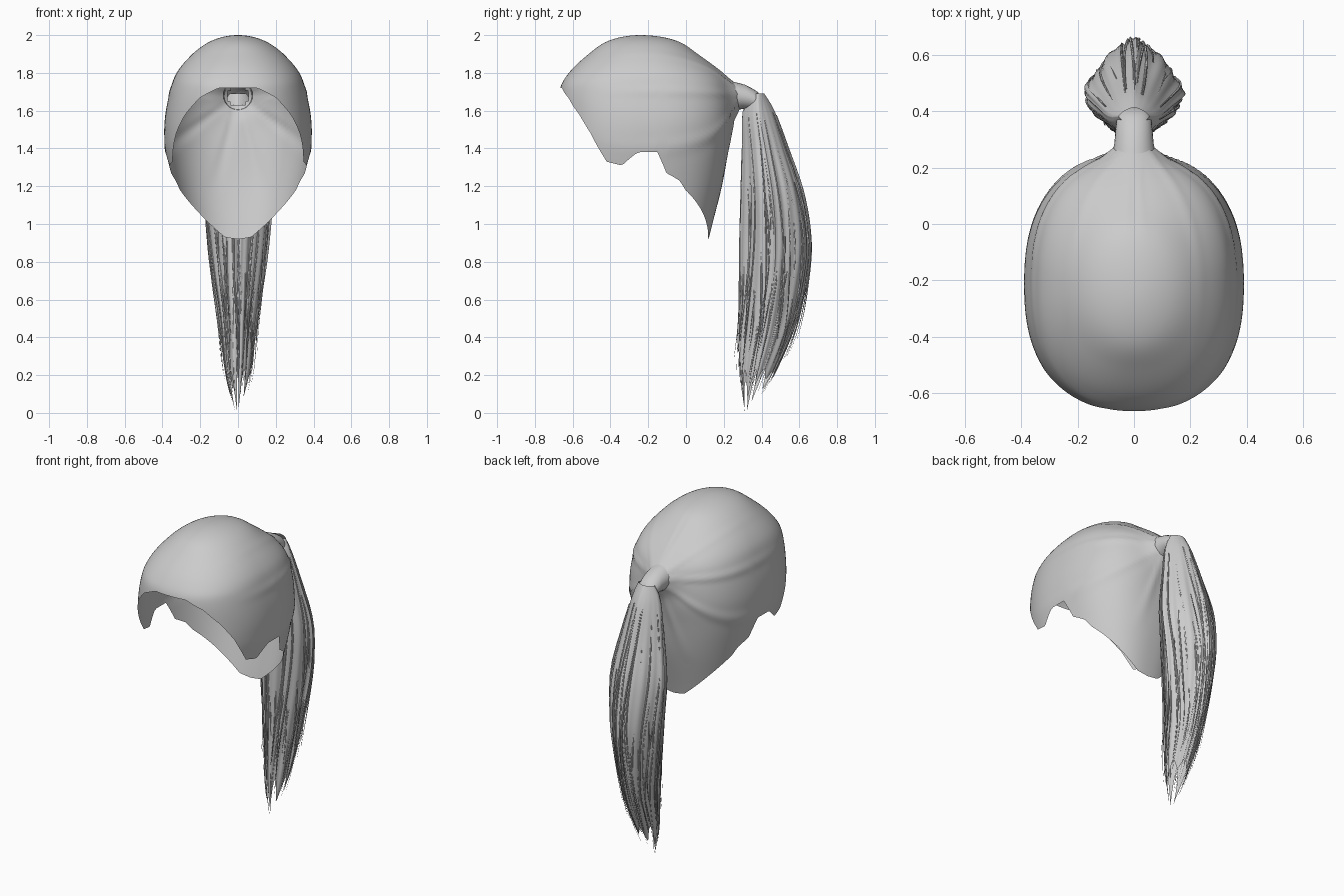
import bpy, bmesh, math, random
from mathutils import Vector

random.seed(4)
if "Cube" in bpy.data.objects:
    bpy.data.objects.remove(bpy.data.objects["Cube"])

hair = bpy.data.materials.new("hair_grey")
hair.use_nodes = True
GREY = (0.6, 0.6, 0.6, 1)
hair.diffuse_color = GREY
hair.node_tree.nodes["Principled BSDF"].inputs["Base Color"].default_value = GREY


def sample(keys, t, warp=lambda v: v, curved=True):
    """Interpolation through rows of (position, values...)."""
    xs = [warp(k[0]) for k in keys]
    t = min(max(warp(t), xs[0]), xs[-1])
    i = max(j for j in range(len(xs) - 1) if xs[j] <= t)
    h = xs[i + 1] - xs[i]
    f = (t - xs[i]) / h

    def slope(j, c):
        a, b = (max(j - 1, 0), min(j + 1, len(xs) - 1)) if curved else (i, i + 1)
        return (keys[b][c] - keys[a][c]) / (xs[b] - xs[a])
    return [(2*f**3 - 3*f*f + 1) * keys[i][c] + (3*f*f - 2*f**3) * keys[i + 1][c]
            + h * ((f**3 - 2*f*f + f) * slope(i, c) + (f**3 - f*f) * slope(i + 1, c))
            for c in range(1, len(keys[0]))]


def rounded(a, power):
    """Sine and cosine of a superellipse: below 1 is squarer, above 1 is diamond-like."""
    return [math.copysign(abs(v) ** power, v) for v in (math.sin(a), math.cos(a))]


def smooth(obj, angle):
    bpy.ops.object.select_all(action='DESELECT')
    obj.select_set(True)
    bpy.context.view_layer.objects.active = obj
    bpy.ops.object.shade_smooth_by_angle(angle=math.radians(angle))


def loft(name, rings, cut=None, angle=60):
    """Closed rings joined into a smooth open skin."""
    bm = bmesh.new()
    rows = [[bm.verts.new(p) for p in ring] for ring in rings]
    n = len(rows[0])
    for a, b in zip(rows, rows[1:]):
        for i in range(n):
            bm.faces.new((a[i], a[(i + 1) % n], b[(i + 1) % n], b[i]))
    bmesh.ops.remove_doubles(bm, verts=bm.verts, dist=0.0005)
    if cut:
        bmesh.ops.delete(bm, geom=[f for f in bm.faces if cut(f.calc_center_median())],
                         context='FACES')
    bmesh.ops.recalc_face_normals(bm, faces=bm.faces)
    mesh = bpy.data.meshes.new(name)
    bm.to_mesh(mesh)
    bm.free()
    obj = bpy.data.objects.new(name, mesh)
    bpy.context.collection.objects.link(obj)
    mesh.materials.append(hair)
    smooth(obj, angle)


# Scalp cap: drop below crown, front y, back y, half width
CAP = [(0, -.24, -.24, 0), (.03, -.41, -.05, .14), (.1, -.515, .06, .24),
       (.2, -.62, .18, .325), (.28, -.665, .225, .355), (.45, -.67, .245, .388),
       (.6, -.66, .225, .385), (.8, -.62, .19, .345), (1.08, -.55, .12, .28)]
# Hairline height by angle from the front
HEM = [(0, 1.72), (13, 1.72), (29, 1.67), (43, 1.58), (54, 1.48), (66, 1.33),
       (77, 1.31), (87, 1.38), (96, 1.38), (102, 1.27), (112, 1.23), (118, 1.18),
       (154, 1.0), (169, .93), (180, .92)]
TIE_Z = 1.68


def cap_point(deg, s):
    hem = sample(HEM, min(deg, 360 - deg), curved=False)[0]
    drop = (2 - hem) * s ** 1.7
    yf, yb, w = sample(CAP, drop, math.sqrt)
    a = math.radians(deg)
    sx, sy = rounded(a, 1 - .16 * min(1, drop * 4))
    p = Vector((w * sx, (yf + yb) / 2 - (yb - yf) / 2 * sy, 2 - drop))
    # combed ridges running towards the tie
    around = math.atan2(abs(p.x), p.z - TIE_Z)
    fade = max(0, min(1, (p.y + .5) / .5)) * min(1, drop * 4) * max(0, min(1, (p.z - 1.15) / .3))
    ridge = max(0, math.sin(around * 9 + .6)) ** 4 * .007 * fade
    p += Vector((math.sin(a), -math.cos(a), 0)) * ridge
    # flare drawn out towards the tie
    if p.y > .05:
        p.y += .075 * math.exp(-(math.hypot(p.x, p.z - TIE_Z) / .09) ** 2)
    return p


loft("scalp_cap",
     [[cap_point(d, k / 60) for d in range(0, 360, 2)] for k in range(61)],
     cut=lambda c: c.y > .1 and math.hypot(c.x, c.z - TIE_Z) < .056)

# Neck drawing the hair into the tie, rounded over at the end: y, z, radius
NECK = [(.25, 1.682, .078), (.285, 1.68, .07), (.33, 1.672, .066), (.37, 1.655, .062),
        (.395, 1.645, .055), (.41, 1.64, .035), (.415, 1.64, 0)]
loft("ponytail_neck",
     [[(r * math.sin(i * math.pi / 14), y - .3 * r * math.cos(i * math.pi / 14),
        z + r * math.cos(i * math.pi / 14)) for i in range(28)] for y, z, r in NECK])

# Ponytail: drop below its top, inner y, outer y, half width
TAIL = [(0, .35, .415, .055), (.08, .3, .465, .09), (.28, .295, .54, .135),
        (.53, .29, .625, .178), (.78, .285, .662, .165), (.98, .285, .642, .14),
        (1.23, .285, .58, .10), (1.48, .285, .47, .068), (1.69, .31, .345, .015)]
TOP = 1.69


def tail_point(a, drop, scale):
    """Point on the diamond-like ponytail section."""
    y0, y1, w = sample(TAIL, drop)
    sx, sy = rounded(a, 1.4)
    return Vector((w * scale * sx, (y0 + y1) / 2 + (y1 - y0) / 2 * scale * sy, TOP - drop))


# Inner body with long grooves and pointed locks at the bottom
def body_point(a, t):
    lock = .5 + .5 * math.sin(9 * a + 1)
    drop = (1.46 + .23 * lock * (.6 + .4 * math.cos(a + 2.6))) * t
    depth = min(1, drop * 2)
    return tail_point(a, drop, .98 + depth * (.03 * math.sin(9 * a + 1)
                                             + .02 * math.sin(22 * a - 2 * drop)))


loft("ponytail_body",
     [[body_point(math.tau * i / 110, k / 30) for i in range(110)] for k in range(31)],
     angle=50)

# Loose tapered strands of uneven length
curve = bpy.data.curves.new("ponytail_strands", 'CURVE')
curve.dimensions = '3D'
curve.bevel_depth = .0045
curve.bevel_resolution = 0
for n in range(80):
    a = math.tau * n / 80 + random.uniform(-.04, .04)
    start = random.uniform(.03, .8)
    end = random.uniform(1.3, 1.6)
    scale = random.uniform(.93, 1.0)
    spread = random.uniform(-.1, .3)
    wave = random.uniform(0, 6)
    spline = curve.splines.new('POLY')
    spline.points.add(15)
    for k, point in enumerate(spline.points):
        t = k / 15
        p = tail_point(a + .08 * math.sin(5 * t + wave), start + (end - start) * t,
                       scale + spread * t ** 4)
        point.co = (*p, 1)
        point.radius = (.4 + .6 * math.sin(math.pi * t)) * (1 - t ** 4) + .1
strands = bpy.data.objects.new("ponytail_strands", curve)
bpy.context.collection.objects.link(strands)
curve.materials.append(hair)
bpy.ops.object.select_all(action='DESELECT')
strands.select_set(True)
bpy.context.view_layer.objects.active = strands
bpy.ops.object.convert(target='MESH')
smooth(bpy.context.view_layer.objects.active, 100)
